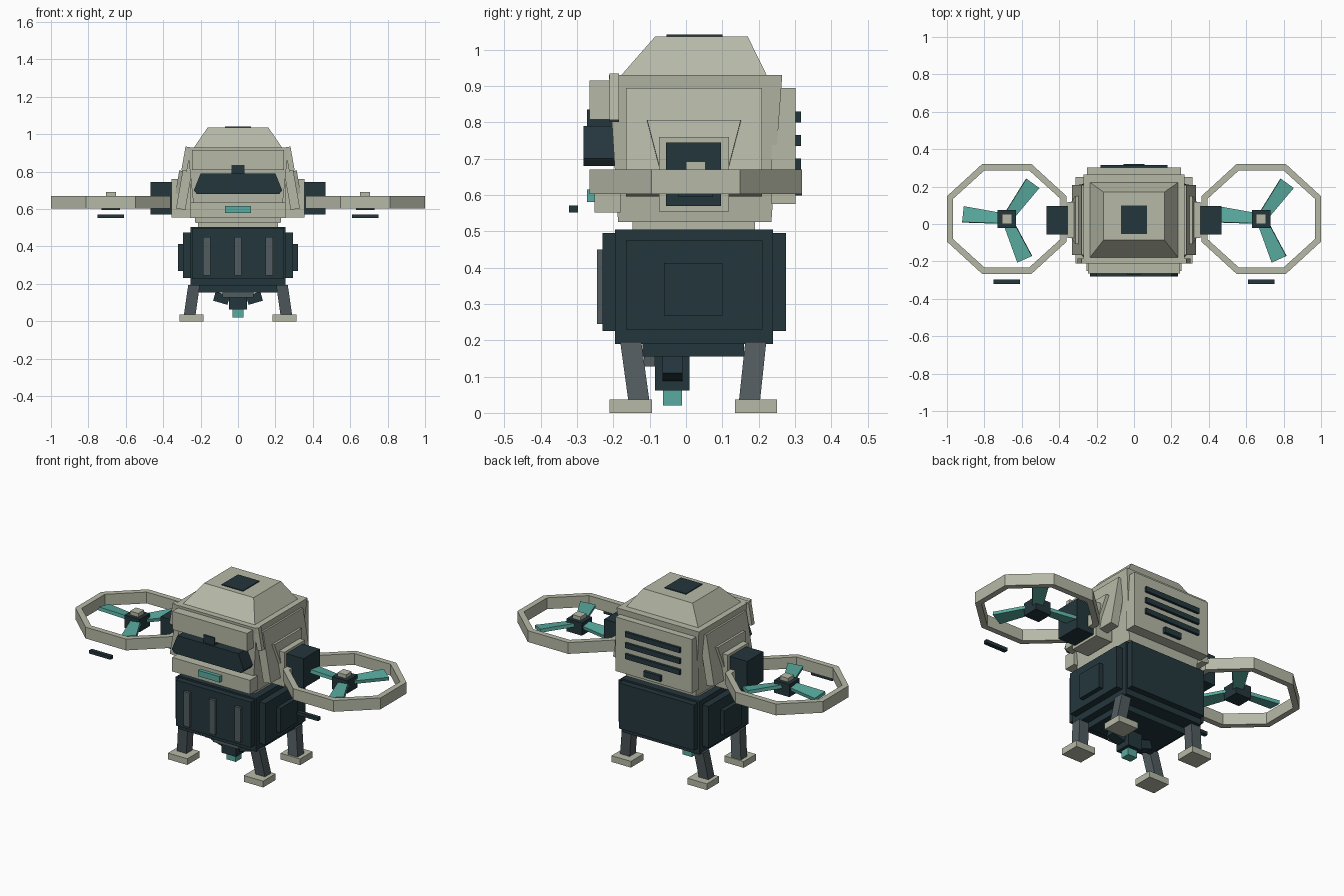
import bpy, bmesh, math
from mathutils import Matrix, Vector

if "Cube" in bpy.data.objects:
    bpy.data.objects.remove(bpy.data.objects["Cube"], do_unlink=True)


def material(name, rgb):
    m = bpy.data.materials.new(name)
    m.use_nodes = True
    m.diffuse_color = (*rgb, 1)
    m.node_tree.nodes["Principled BSDF"].inputs["Base Color"].default_value = (*rgb, 1)
    return m


LIGHT = material("warm_grey_shell", (0.47, 0.49, 0.39))
DARK = material("dark_slate", (0.017, 0.037, 0.046))
GREY = material("steel_grey", (0.085, 0.108, 0.118))
TEAL = material("teal", (0.1, 0.41, 0.35))


def finish(name, bm, mat, matrix=Matrix()):
    bmesh.ops.recalc_face_normals(bm, faces=bm.faces)
    mesh = bpy.data.meshes.new(name)
    bm.to_mesh(mesh)
    bm.free()
    mesh.materials.append(mat)
    ob = bpy.data.objects.new(name, mesh)
    ob.matrix_world = matrix
    bpy.context.collection.objects.link(ob)
    return ob


def loft(name, rings, mat, matrix=Matrix(), cap=True):
    """Bridge rings of equal length; close the loop of rings when uncapped."""
    bm = bmesh.new()
    vs = [[bm.verts.new(p) for p in ring] for ring in rings]
    n = len(vs[0])
    pairs = list(zip(vs, vs[1:])) + ([] if cap else [(vs[-1], vs[0])])
    for a, b in pairs:
        for i in range(n):
            j = (i + 1) % n
            bm.faces.new((a[i], a[j], b[j], b[i]))
    if cap:
        bm.faces.new(vs[0])
        bm.faces.new(vs[-1])
    return finish(name, bm, mat, matrix)


def rect(x, y, z):
    return [(x[0], y[0], z), (x[1], y[0], z), (x[1], y[1], z), (x[0], y[1], z)]


def box(name, x, y, z, mat):
    return loft(name, [rect(x, y, z[0]), rect(x, y, z[1])], mat)


def wide(name, half, y, z, mat):
    return box(name, (-half, half), y, z, mat)


def tilted(name, centre, size, angle, mat, taper=1.0):
    """Box tilted about y; taper scales the depth of its lower end."""
    x, y, z = (s / 2 for s in size)
    rings = [rect((-x, x), (-y * taper, y * taper), -z), rect((-x, x), (-y, y), z)]
    place = Matrix.Translation(centre) @ Matrix.Rotation(angle, 4, 'Y')
    return loft(name, rings, mat, place)


# Lower body
wide("lower_body", 0.255, (-0.195, 0.24), (0.19, 0.505), DARK)
wide("belly_plate", 0.21, (-0.12, 0.16), (0.155, 0.19), DARK)
wide("lower_front_panel", 0.245, (-0.23, -0.195), (0.225, 0.495), DARK)
wide("lower_back_panel", 0.245, (0.24, 0.275), (0.225, 0.495), DARK)
for i in (-1, 0, 1):
    c = i * 0.167
    box("front_rib", (c - 0.02, c + 0.02), (-0.245, -0.23), (0.245, 0.45), GREY)

# Upper shell and roof
wide("neck", 0.215, (-0.147, 0.19), (0.505, 0.525), LIGHT)
loft("upper_shell", [rect((-0.228, 0.228), (-0.187, 0.235), 0.525),
                     rect((-0.27, 0.27), (-0.212, 0.265), 0.93)], LIGHT)
loft("roof", [rect((-0.235, 0.235), (-0.178, 0.222), 0.93),
              rect((-0.162, 0.162), (-0.085, 0.17), 1.036)], LIGHT)
wide("roof_hatch", 0.07, (-0.053, 0.1), (1.034, 1.041), DARK)

# Face
wide("brow", 0.245, (-0.265, -0.19), (0.808, 0.915), LIGHT)
wide("chin", 0.255, (-0.252, -0.18), (0.552, 0.635), LIGHT)
wide("brow_camera", 0.036, (-0.273, -0.2), (0.79, 0.835), DARK)
wide("chin_light", 0.07, (-0.272, -0.24), (0.58, 0.615), TEAL)
outline = [(-0.2, 0.79), (0.2, 0.79), (0.236, 0.70), (0.22, 0.68), (-0.22, 0.68), (-0.236, 0.70)]
loft("visor", [[(x, y, z) for x, z in outline] for y in (-0.282, -0.19)], DARK)

# Rear panel with vents
wide("rear_panel", 0.25, (0.235, 0.302), (0.575, 0.895), LIGHT)
for z in (0.685, 0.75, 0.815):
    wide("rear_vent", 0.18, (0.3, 0.316), (z - 0.015, z + 0.015), DARK)
wide("rear_port", 0.055, (0.3, 0.32), (0.598, 0.632), DARK)


def side_box(name, s, x, y, z, mat):
    return box(name, sorted((s * x[0], s * x[1])), y, z, mat)


def rotor(cx, cy):
    # Octagonal guard
    def octagon(rx, ry, z):
        k = 1 / math.cos(math.pi / 8)
        return [(cx + rx * k * math.cos((i + 0.5) * math.pi / 4),
                 cy + ry * k * math.sin((i + 0.5) * math.pi / 4), z) for i in range(8)]
    loft("rotor_guard", [octagon(0.32, 0.293, 0.603), octagon(0.32, 0.293, 0.67),
                         octagon(0.287, 0.26, 0.67), octagon(0.287, 0.26, 0.603)],
         LIGHT, cap=False)
    # Hub and blades
    box("rotor_hub", (cx - 0.05, cx + 0.05), (cy - 0.048, cy + 0.048), (0.595, 0.67), DARK)
    box("hub_cap", (cx - 0.027, cx + 0.027), (cy - 0.027, cy + 0.027), (0.665, 0.692), LIGHT)
    for angle in (54, 174, 294):
        rings = [[(r, -w, -0.01), (r, w, -0.01), (r, w, 0.01), (r, -w, 0.01)]
                 for r, w in ((0.03, 0.028), (0.236, 0.043))]
        turn = (Matrix.Translation((cx, cy, 0.64))
                @ Matrix.Rotation(math.radians(angle), 4, 'Z')
                @ Matrix.Rotation(math.radians(8), 4, 'X'))
        loft("rotor_blade", rings, TEAL, turn)
    # Bar ahead of the guard
    box("sensor_bar", (cx - 0.07, cx + 0.07), (-0.322, -0.298), (0.552, 0.571), DARK)


for s in (-1, 1):
    # Lower side panels
    side_box("lower_side_panel", s, (0.25, 0.295), (-0.165, 0.21), (0.23, 0.475), DARK)
    side_box("lower_side_pad", s, (0.29, 0.32), (-0.06, 0.1), (0.268, 0.413), DARK)

    # Leaning shoulder plates
    lean = -s * math.radians(10)
    tilted("shoulder_plate", (s * 0.281, 0.022, 0.745), (0.05, 0.375, 0.295), lean, LIGHT)
    tilted("shoulder_inset", (s * 0.314, 0.022, 0.705), (0.035, 0.258, 0.2), lean, LIGHT, 0.6)
    tilted("corner_strut", (s * 0.277, -0.197, 0.868), (0.03, 0.026, 0.13), lean, LIGHT)

    # Rotor arm
    side_box("arm_mount", s, (0.25, 0.356), (-0.075, 0.118), (0.555, 0.76), LIGHT)
    side_box("rotor_arm", s, (0.35, 0.468), (-0.055, 0.097), (0.57, 0.745), DARK)
    rotor(s * 0.68, 0.027)

    # Legs and feet
    for foot_y, low_y, top_y in ((-0.152, -0.13, -0.152), (0.193, 0.175, 0.192)):
        side_box("foot", s, (0.185, 0.312), (foot_y - 0.058, foot_y + 0.058), (0, 0.037), LIGHT)
        rings = []
        for x, y, z in ((0.258, low_y, 0.035), (0.235, top_y, 0.195)):
            rings.append(rect((s * x - 0.031, s * x + 0.031), (y - 0.029, y + 0.029), z))
        loft("leg", rings, GREY)

    # Sensor wing under the belly
    tilted("sensor_wing", (s * 0.088, -0.037, 0.123), (0.08, 0.055, 0.05), -s * math.radians(16), DARK)

# Belly sensor
wide("sensor_body", 0.047, (-0.085, 0.01), (0.062, 0.157), DARK)
wide("sensor_bracket", 0.083, (-0.115, -0.085), (0.128, 0.157), GREY)
wide("sensor_lens", 0.03, (-0.064, -0.011), (0.02, 0.064), TEAL)
